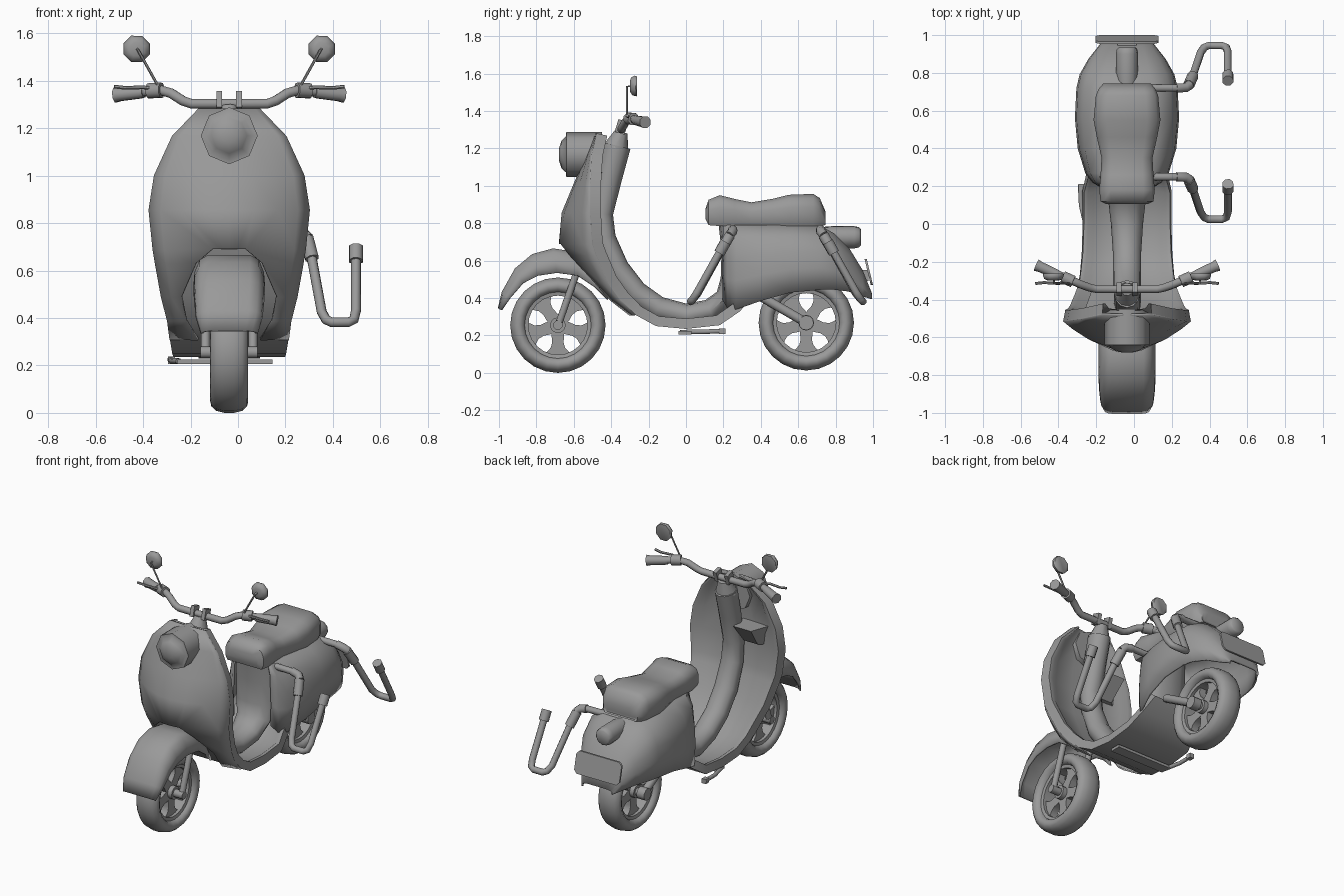
import bpy, bmesh, math
from mathutils import Vector, Matrix

if "Cube" in bpy.data.objects:
    bpy.data.objects.remove(bpy.data.objects["Cube"])

CX = -0.037
parts = []

grey = bpy.data.materials.new("plain grey")
grey.use_nodes = True
grey.diffuse_color = (0.32, 0.32, 0.32, 1)
grey.node_tree.nodes["Principled BSDF"].inputs["Base Color"].default_value = grey.diffuse_color


def finish(name, bm):
    bmesh.ops.recalc_face_normals(bm, faces=bm.faces)
    me = bpy.data.meshes.new(name)
    bm.to_mesh(me)
    bm.free()
    ob = bpy.data.objects.new(name, me)
    bpy.context.scene.collection.objects.link(ob)
    me.materials.append(grey)
    parts.append(ob)
    return ob


def loft(name, rings, closed=True, caps=True, loop=False, skip=None):
    """Skin a list of equal rings; skip(row, column) leaves faces out."""
    bm = bmesh.new()
    vs = [[bm.verts.new(p) for p in r] for r in rings]
    n = len(rings[0])
    for i in range(len(vs) if loop else len(vs) - 1):
        a, b = vs[i], vs[(i + 1) % len(vs)]
        for j in range(n if closed else n - 1):
            if not (skip and skip(i, j)):
                k = (j + 1) % n
                bm.faces.new((a[j], a[k], b[k], b[j]))
    if caps and closed and not loop:
        bm.faces.new(vs[0])
        bm.faces.new(vs[-1])
    return finish(name, bm)


def tube(name, pts, r, sides=8):
    """Round tube along points; r is one radius or one per point."""
    pts = [Vector(p) for p in pts]
    radii = r if isinstance(r, (list, tuple)) else [r] * len(pts)
    rings, ref = [], None
    for i, p in enumerate(pts):
        t = (pts[min(i + 1, len(pts) - 1)] - pts[max(i - 1, 0)]).normalized()
        if ref is None:
            ref = t.orthogonal()
        ref = (ref - t * ref.dot(t)).normalized()
        side = t.cross(ref)
        rings.append([p + radii[i] * (math.cos(a) * ref + math.sin(a) * side)
                      for a in (math.tau * (k + .5) / sides for k in range(sides))])
    return loft(name, rings)


def box(name, loc, size, tilt=0):
    bm = bmesh.new()
    m = Matrix.Translation(loc) @ Matrix.Rotation(tilt, 4, 'X') @ Matrix.Diagonal((*size, 1))
    bmesh.ops.create_cube(bm, size=1, matrix=m)
    return finish(name, bm)


def solidify(ob, t):
    mod = ob.modifiers.new("thickness", 'SOLIDIFY')
    mod.thickness, mod.offset = t, 0


def lathe(name, profile, y, z, steps=24):
    """Spin a closed (x, radius) profile around the wheel axle."""
    loft(name, [[(CX + x, y + r * math.cos(a), z + r * math.sin(a)) for x, r in profile]
                for a in (math.tau * k / steps for k in range(steps))], loop=True)


def path_normal(rows, i):
    """Rearward and upward normal of a (y, z, ...) path."""
    a, b = rows[max(i - 1, 0)], rows[min(i + 1, len(rows) - 1)]
    return Vector((0, a[1] - b[1], b[0] - a[0])).normalized()


# Wheels: rounded tyre, rim, five waisted spokes, hub
for end, y, z in (("front", -.685, .255), ("rear", .643, .268)):
    half = [(.04, .175), (.068, .184), (.08, .207), (.075, .228), (.055, .246), (.02, .255)]
    lathe(end + "_tyre", half + [(-x, r) for x, r in half[::-1]], y, z)
    lathe(end + "_rim", [(-.045, .158), (-.05, .182), (.05, .182), (.045, .158)], y, z)
    for k in range(5):
        m = Matrix.Rotation(math.radians(54 + 72 * k), 3, 'X')
        rings = [[Vector((CX + t, y, z)) + m @ Vector((0, r, s * w)) for s, t in
                  ((-1, -.025), (1, -.025), (1, .025), (-1, .025))]
                 for r, w in ((.02, .03), (.055, .034), (.09, .03), (.12, .038), (.142, .058), (.158, .095))]
        loft(end + "_spoke", rings)
    tube(end + "_hub", [(CX - .055, y, z), (CX + .055, y, z)], .042, 12)
    tube(end + "_axle", [(CX - .12, y, z), (CX + .12, y, z)], .026)

# Front fork legs
for s in (-1, 1):
    tube("fork_leg", [(CX + s * .1, -.685, .25), (CX + s * .1, -.58, .55)], .02)

# Front fender: arched section swept over the wheel
rings = []
for y, z, ly, lz, w in ((-1, .345, -.985, .335, .115), (-.98, .43, -.94, .40, .135), (-.91, .555, -.87, .48, .143),
                        (-.82, .63, -.79, .52, .145), (-.71, .66, -.69, .535, .145),
                        (-.58, .64, -.58, .52, .145), (-.48, .56, -.49, .46, .14),
                        (-.42, .44, -.42, .39, .13)):
    rings.append([(CX + f * w, ly + (y - ly) * g, lz + (z - lz) * g) for f, g in
                  ((-1, 0), (-.97, .45), (-.83, .85), (-.6, 1), (.6, 1), (.83, .85), (.97, .45), (1, 0))])
solidify(loft("front_fender", rings, closed=False), .012)

# Leg shield and floor stations: y, z, half width, forward bulge, wheel opening
S = [(-.475, 1.28, .13, .005, 0), (-.5, 1.165, .24, .03, 0), (-.51, 1.0, .315, .09, 0), (-.51, .855, .337, .15, 0),
     (-.5, .69, .32, .175, .07), (-.48, .63, .31, .175, .14), (-.42, .49, .285, .14, .2), (-.35, .39, .26, .1, .18),
     (-.27, .31, .25, .04, .13), (-.16, .25, .24, 0, 0), (0, .235, .235, 0, 0), (.18, .255, .235, 0, 0),
     (.29, .33, .21, 0, 0), (.36, .42, .17, 0, 0)]
U = (-1, -.85, -.6, -.3, 0, .3, .6, .85, 1)

rings = []
for y, z, w, d, hole in S[:9]:
    row = []
    for u in U:
        x = w * u
        if hole and abs(u) <= .6:
            x = hole * u / .6
        row.append((CX + x, y - d * (1 - (x / w) ** 2), z))
    rings.append(row)
solidify(loft("leg_shield_front", rings, closed=False, skip=lambda i, j: i > 3 and 2 <= j <= 5), .01)

rings = []
for i, (y, z, w, d, h) in enumerate(S):
    n = path_normal(S, i)
    rings.append([Vector((CX + w * f, y, z)) + n * o for f, o in
                  ((-1, 0), (-.97, .055), (-.88, .055), (-.75, .03), (-.35, .02), (.35, .02),
                   (.75, .03), (.88, .055), (.97, .055), (1, 0))])
loft("leg_shield_and_floor", rings, closed=False)
loft("floor_underside", [[(CX + s[2] * u, s[0], s[1]) for u in (-1, 1)] for s in S[4:]], closed=False)

# Steering column cover flowing through the floor tunnel up to the seat: y, z, half width, half height
P = [(-.37, 1.215, .068, .075), (-.41, 1.05, .068, .07), (-.45, .85, .068, .06), (-.435, .72, .072, .06),
     (-.37, .56, .075, .065), (-.27, .43, .075, .065), (-.15, .345, .075, .065), (0, .305, .085, .065),
     (.13, .33, .1, .065), (.215, .4, .12, .06), (.245, .5, .145, .06), (.25, .65, .15, .06), (.25, .785, .145, .075)]
rings = []
for i, (y, z, w, h) in enumerate(P):
    n = path_normal(P, i)
    rings.append([Vector((CX + w * math.cos(t), y, z)) + n * h * math.sin(t)
                  for t in (math.tau * k / 12 for k in range(12))])
loft("column_cover", rings)

# Small wedge-shaped pocket behind the shield
loft("pocket", [[(CX + a, -.5, z), (CX + b, -.5, z), (CX + b - .02, y, z), (CX + a + .05, y, z)]
                for z, y, a, b in ((.86, -.46, -.22, -.05), (.99, -.36, -.24, -.04))])

# Headlight with domed lens
rings = [[(CX + r * math.cos(a), y, 1.168 + r * math.sin(a)) for a in (math.tau * k / 8 for k in range(8))]
         for y, r in ((-.45, .12), (-.64, .12), (-.642, .096), (-.665, .075), (-.68, .03))]
loft("headlight", rings)

# Steering stem, handlebar, grips, levers, mirrors
tube("steering_stem", [(CX, -.375, 1.2), (CX, -.345, 1.29)], [.07, .035], 10)
for s in (-1, 1):
    def side(*pts):
        return [(CX + s * x, y, z) for x, y, z in pts]
    box("bar_clamp", (CX + s * .042, -.345, 1.315), (.025, .055, .07), -.3)
    tube("handlebar", side((0, -.345, 1.303), (.16, -.345, 1.303), (.195, -.338, 1.315), (.245, -.32, 1.347),
                           (.29, -.3, 1.36), (.38, -.262, 1.352)), .022)
    tube("grip", side((.36, -.272, 1.352), (.375, -.265, 1.35), (.46, -.227, 1.342), (.48, -.218, 1.34)),
         [.024, .027, .03, .034])
    tube("switch_housing", side((.285, -.305, 1.36), (.34, -.28, 1.357)), .034)
    tube("brake_lever", side((.31, -.3, 1.365), (.36, -.315, 1.372), (.44, -.31, 1.37), (.485, -.315, 1.375)), .008, 6)
    tube("mirror_stem", side((.29, -.315, 1.36), (.385, -.315, 1.53), (.39, -.285, 1.535)), .006, 6)
    tube("mirror", side((.39, -.3, 1.532), (.39, -.29, 1.532), (.39, -.27, 1.534), (.39, -.262, 1.534)),
         [.03, .052, .06, .055])

# Rear body shell: y, half width, top, bottom, half width of top
rings = []
for y, w, zt, zb, wt in ((.2, .14, .785, .39, .12), (.225, .18, .785, .345, .13), (.27, .215, .785, .34, .14),
                         (.4, .255, .785, .385, .15), (.56, .27, .785, .43, .15), (.72, .262, .78, .445, .14),
                         (.79, .245, .74, .445, .12), (.87, .2, .66, .435, .1), (.94, .145, .545, .41, .08),
                         (.99, .11, .42, .395, .07)):
    h = zt - zb
    half = [(w * .97, zb), (w, zb + h * .35), (w * .97, zb + h * .6), ((w * 2 + wt) / 3, zb + h * .84), (wt, zt)]
    rings.append([(CX - x, y, z) for x, z in half] + [(CX + x, y, z) for x, z in half[::-1]])
solidify(loft("rear_body", rings, closed=False), .012)

# Seat: y, half width, bottom, top
rings = []
for y, w, zb, zt in ((.105, .11, .82, .88), (.12, .14, .79, .925), (.18, .147, .785, .95), (.26, .14, .785, .93),
                     (.35, .135, .785, .912), (.46, .16, .785, .93), (.55, .177, .785, .952), (.68, .165, .785, .957),
                     (.715, .15, .785, .935), (.745, .125, .79, .865), (.735, .11, .795, .81)):
    h = zt - zb
    half = [(.9 * w, zb), (w, zb + h * .2), (w, zb + h * .6), (w * .9, zb + h * .87), (w * .6, zt)]
    rings.append([(CX - x, y, z) for x, z in half] + [(CX + x, y, z) for x, z in half[::-1]])
loft("seat", rings)

# Tail light and plate with clipped corners
tube("tail_light", [(CX, .72, .725), (CX, .78, .725), (CX, .9, .725), (CX, .925, .725), (CX, .935, .725)],
     [.055, .06, .06, .055, .045], 10)
corners = [(sx * x, sz * z) for sx, sz, flip in ((1, 1, 1), (-1, 1, -1), (-1, -1, 1), (1, -1, -1))
           for x, z in ((.167, .05), (.147, .07))[::flip]]
loft("rear_plate", [[(CX + x, y - z * .24, .54 + z) for x, z in corners] for y in (.971, .983)])
box("plate_mount", (CX, .93, .52), (.1, .09, .06))

# Swing arm beside the rear wheel
for s in (-1, 1):
    tube("swing_arm", [(CX + s * .1, .38, .42), (CX + s * .1, .643, .268)], .026)
    tube("rear_axle_nut", [(CX + s * .075, .643, .268), (CX + s * .13, .643, .268)], .04, 10)

# Side stand below the floor
box("stand_plate", (-.055, -.005, .215), (.4, .07, .018))
tube("stand_leg", [(-.25, -.03, .218), (-.28, .1, .22), (-.285, .21, .225)], .013)
box("stand_foot", (-.28, .195, .222), (.03, .035, .03))

# Board rack: two hooked arms, mirrored front to back
for flip in (0, 1):
    def fy(*pts):
        return [(x, .97 - y if flip else y, z) for x, y, z in pts]
    tube("rack_arm", fy((CX, .25, .768), (.24, .25, .765), (.285, .24, .745), (.305, .205, .685), (.353, .062, .425),
                        (.372, .035, .392), (.395, .025, .382), (.465, .025, .382), (.488, .035, .392),
                        (.497, .06, .43), (.497, .2, .68)), .021)
    tube("rack_joint", fy((.29, .235, .735), (.312, .185, .65)), .03)
    tube("rack_joint_collar", fy((.225, .25, .766), (.275, .248, .755), (.295, .232, .735)), .026)
    tube("rack_end_cap", fy((.497, .178, .64), (.497, .212, .7)), .031)

# Smooth rounded faces, keep edges
bpy.ops.object.select_all(action='DESELECT')
for ob in parts:
    ob.select_set(True)
bpy.context.view_layer.objects.active = parts[0]
bpy.ops.object.shade_smooth_by_angle(angle=math.radians(50))
